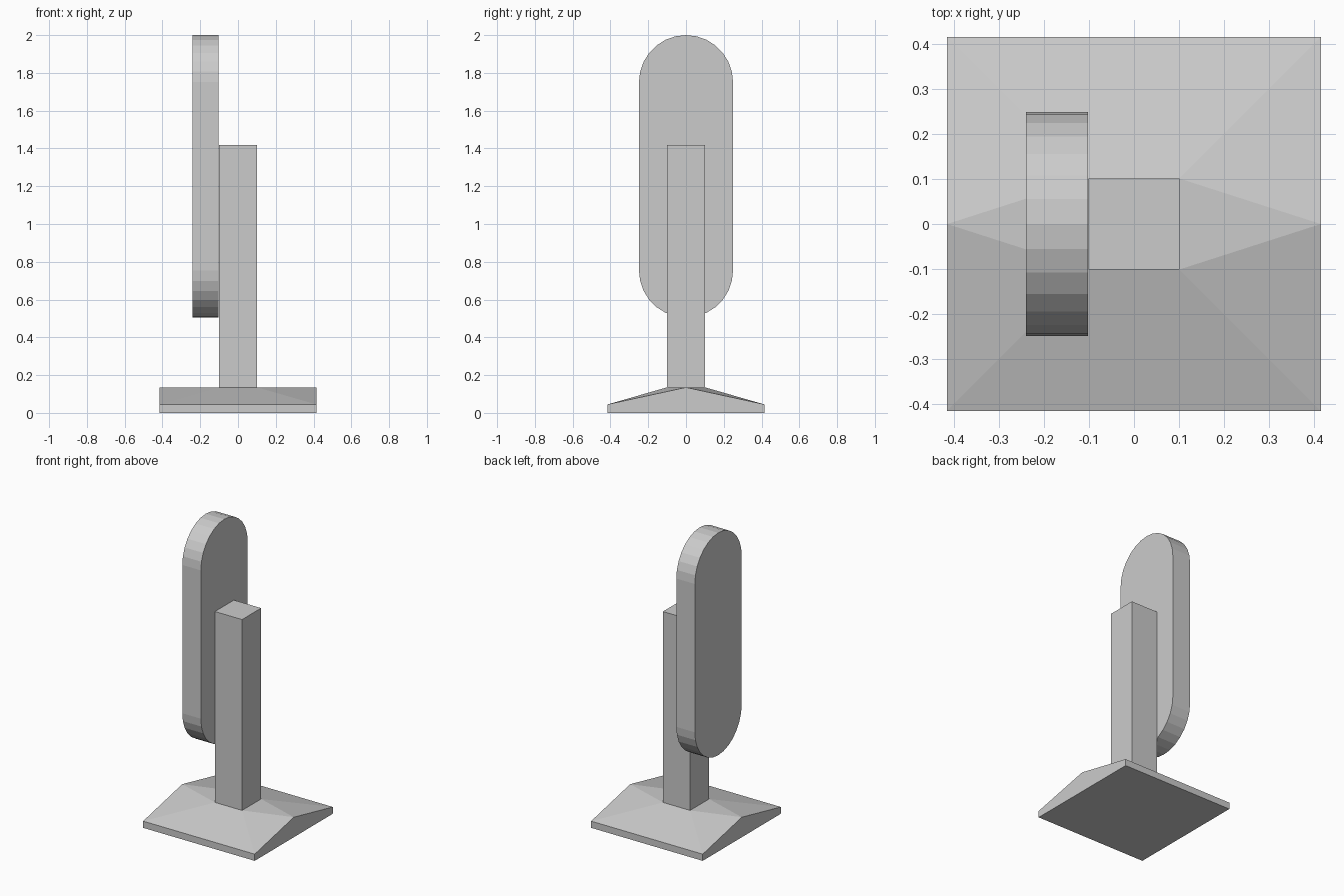
import bpy
import bmesh
from math import pi, sin, cos

cube = bpy.data.objects.get("Cube")
if cube:
    bpy.data.objects.remove(cube, do_unlink=True)

# Single grey finish
GREY = (0.6, 0.6, 0.6, 1)
grey = bpy.data.materials.new("plain grey")
grey.use_nodes = True
grey.diffuse_color = GREY
grey.node_tree.nodes["Principled BSDF"].inputs["Base Color"].default_value = GREY

BASE, POST = 0.415, 0.101        # half widths
RIM_Z, RIDGE_Z, POST_TOP = 0.045, 0.135, 1.418


def add_object(name, bm):
    bmesh.ops.recalc_face_normals(bm, faces=bm.faces)
    mesh = bpy.data.meshes.new(name)
    bm.to_mesh(mesh)
    bm.free()
    mesh.materials.append(grey)
    obj = bpy.data.objects.new(name, mesh)
    bpy.context.collection.objects.link(obj)
    return obj


def square(half, z):
    return [(x, y, z) for x, y in ((-half, -half), (half, -half), (half, half), (-half, half))]


def prism(name, outline, direction):
    """Extrude a flat outline along a direction."""
    bm = bmesh.new()
    face = bm.faces.new([bm.verts.new(p) for p in outline])
    result = bmesh.ops.extrude_face_region(bm, geom=[face], use_keep_orig=True)
    top = [v for v in result["geom"] if isinstance(v, bmesh.types.BMVert)]
    bmesh.ops.translate(bm, verts=top, vec=direction)
    return add_object(name, bm)


# Base: square slab rising to a ridge that widens around the post
bm = bmesh.new()
points = square(BASE, 0) + square(BASE, RIM_Z) + square(POST, RIDGE_Z)
points += [(-BASE, 0, RIDGE_Z), (BASE, 0, RIDGE_Z)]
bmesh.ops.convex_hull(bm, input=[bm.verts.new(p) for p in points])
bmesh.ops.dissolve_limit(bm, angle_limit=0.01, verts=bm.verts, edges=bm.edges)
add_object("base", bm)

# Square post
prism("post", square(POST, RIDGE_Z), (0, 0, POST_TOP - RIDGE_Z))

# Upright panel with rounded ends, fixed to the side of the post
RADIUS, STEPS = 0.249, 14
outline = []
for centre_z, start in ((2 - RADIUS, 0), (0.505 + RADIUS, pi)):
    for i in range(STEPS + 1):
        a = start + pi * i / STEPS
        outline.append((-0.24, RADIUS * cos(a), centre_z + RADIUS * sin(a)))
prism("rounded_panel", outline, (0.24 - POST - 0.001, 0, 0))
